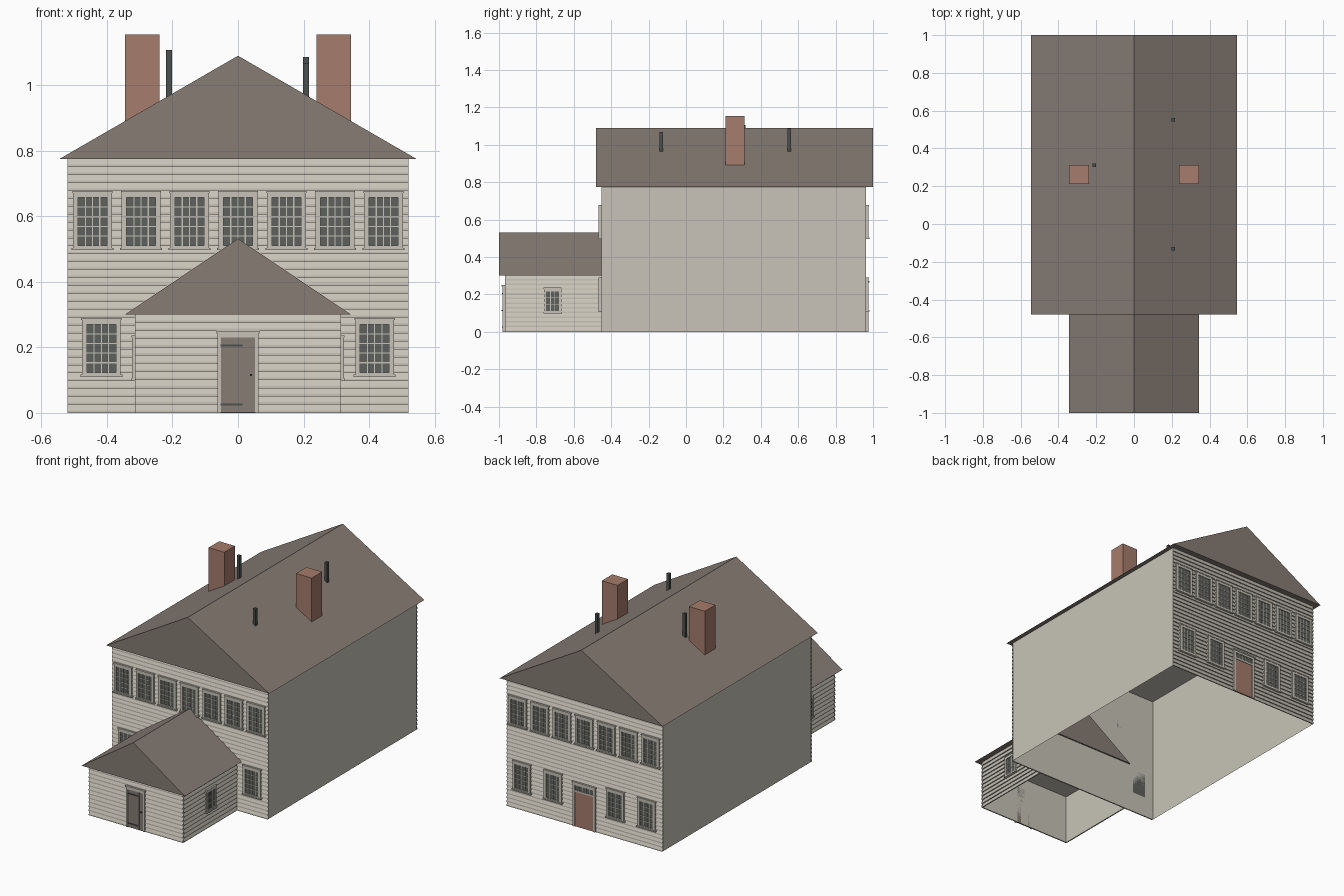
import bpy, bmesh
from math import pi
from mathutils import Matrix, Vector

cube = bpy.data.objects.get("Cube")
if cube:
    bpy.data.objects.remove(cube, do_unlink=True)


def material(name, rgb):
    m = bpy.data.materials.new(name)
    m.use_nodes = True
    m.diffuse_color = (*rgb, 1)
    bsdf = m.node_tree.nodes["Principled BSDF"]
    bsdf.inputs["Base Color"].default_value = (*rgb, 1)
    bsdf.inputs["Roughness"].default_value = 0.9
    return m


WALL = material("warm_white_wall", (0.58, 0.55, 0.48))
ROOF = material("brown_shingle", (0.24, 0.20, 0.175))
BRICK = material("red_brick", (0.38, 0.20, 0.15))
GLASS = material("dark_glass", (0.11, 0.12, 0.11))
IRON = material("dark_iron", (0.07, 0.08, 0.075))


def finish(bm, name, mats, loc=(0, 0, 0), turn=0):
    mesh = bpy.data.meshes.new(name)
    bm.to_mesh(mesh)
    bm.free()
    for m in mats:
        mesh.materials.append(m)
    return place(mesh, name, loc, turn)


def place(mesh, name, loc, turn=0):
    ob = bpy.data.objects.new(name, mesh)
    ob.location = loc
    ob.rotation_euler.z = turn
    bpy.context.collection.objects.link(ob)
    return ob


def box(bm, lo, hi, mat=0):
    lo, hi = Vector(lo), Vector(hi)
    size = Matrix.Diagonal((*(hi - lo), 1))
    made = bmesh.ops.create_cube(bm, size=1, matrix=Matrix.Translation((lo + hi) / 2) @ size)
    faces = {f for v in made["verts"] for f in v.link_faces}
    for f in faces:
        f.material_index = mat
    return faces


def shell(name, lo, hi):
    """Walls and ceiling, open underneath."""
    bm = bmesh.new()
    faces = box(bm, lo, hi)
    bm.normal_update()
    bmesh.ops.delete(bm, geom=[f for f in faces if f.normal.z < -0.5], context="FACES")
    finish(bm, name, [WALL])


def gable_roof(name, half, y0, y1, eave, ridge):
    bm = bmesh.new()
    tri = [bm.verts.new(p) for p in ((-half, y0, eave), (half, y0, eave), (0, y0, ridge))]
    end = bm.faces.new(tri)
    ext = bmesh.ops.extrude_face_region(bm, geom=[end], use_keep_orig=True)
    bmesh.ops.translate(bm, vec=(0, y1 - y0, 0),
                        verts=[v for v in ext["geom"] if isinstance(v, bmesh.types.BMVert)])
    bmesh.ops.recalc_face_normals(bm, faces=bm.faces)
    finish(bm, name, [ROOF])


def siding(name, width, height, loc, turn, depth=0.007, pitch=0.0245):
    """Overlapping boards, each leaning out towards its lower edge."""
    bm = bmesh.new()
    count = round(height / pitch)
    step = height / count
    rows = []
    for i in range(count):
        for y, z in ((0, i), (-depth, i), (-depth, i + 0.3), (0, i + 1)):
            rows.append([bm.verts.new((s * width / 2, y, z * step)) for s in (-1, 1)])
    for a, b in zip(rows, rows[1:]):
        bm.faces.new((a[0], a[1], b[1], b[0]))
    bmesh.ops.remove_doubles(bm, verts=bm.verts, dist=0.0001)
    finish(bm, name, [WALL], loc, turn)


def window_mesh(name, w, h, gw, gh, cols, rows, sill):
    """Frame, recessed glass, glazing bars and sill; origin at the sill centre."""
    bm = bmesh.new()
    g0 = 0.008
    box(bm, (-gw / 2, -0.0085, g0), (gw / 2, 0, g0 + gh), 1)
    for s in (-1, 1):
        box(bm, (min(s * gw, s * w) / 2, -0.014, 0), (max(s * gw, s * w) / 2, 0, h))
    box(bm, (-gw / 2, -0.014, g0 + gh), (gw / 2, 0, h))
    box(bm, (-gw / 2, -0.014, 0), (gw / 2, 0, g0))
    bar = 0.0017
    for i in range(1, cols):
        x = gw * (i / cols - 0.5)
        box(bm, (x - bar, -0.011, g0), (x + bar, 0, g0 + gh))
    for i in range(1, rows):
        z = g0 + gh * i / rows
        box(bm, (-gw / 2, -0.011, z - bar), (gw / 2, 0, z + bar))
    box(bm, (-w / 2 - sill, -0.018, -0.006), (w / 2 + sill, 0, 0.001))
    box(bm, (-w / 2 - sill / 2, -0.016, h - 0.004), (w / 2 + sill / 2, 0, h + 0.002))
    mesh = bpy.data.meshes.new(name)
    bm.to_mesh(mesh)
    bm.free()
    mesh.materials.append(WALL)
    mesh.materials.append(GLASS)
    return mesh


def door_frame(bm, inner, outer, top, head):
    for s in (-1, 1):
        box(bm, (min(s * inner, s * outer), -0.014, 0), (max(s * inner, s * outer), 0, head))
    box(bm, (-inner, -0.014, top), (inner, 0, head))
    box(bm, (-outer - 0.004, -0.018, head - 0.003), (outer + 0.004, 0, head + 0.005))


# Main house and porch
FRONT, BACK, PORCH = -0.453, 0.963, -0.968
shell("main_walls", (-0.52, FRONT, 0), (0.52, BACK, 0.773))
shell("porch_walls", (-0.309, PORCH, 0), (0.309, FRONT - 0.003, 0.298))
gable_roof("main_roof", 0.545, -0.48, 1.0, 0.775, 1.09)
gable_roof("porch_roof", 0.345, -1.0, -0.445, 0.30, 0.532)

# Clapboards
siding("front_siding", 1.04, 0.775, (0, FRONT, 0), 0)
siding("back_siding", 1.04, 0.775, (0, BACK, 0), pi)
siding("porch_front_siding", 0.63, 0.30, (0, PORCH, 0), 0)
mid = (PORCH + FRONT) / 2
for side, s in (("left", 1), ("right", -1)):
    siding("porch_siding_" + side, FRONT - PORCH, 0.30, (s * 0.309, mid, 0), s * pi / 2)

# Windows
sash = window_mesh("sash_window", 0.118, 0.172, 0.088, 0.146, 4, 5, 0.005)
small = window_mesh("small_window", 0.094, 0.13, 0.07, 0.104, 3, 3, 0.003)
for i in range(-3, 4):
    place(sash, "upper_front_window", (i * 0.148, FRONT, 0.503))
    place(sash, "upper_back_window", (i * 0.148, BACK, 0.503), pi)
for s in (-1, 1):
    place(sash, "lower_front_window", (s * 0.417, FRONT, 0.116))
    for x in (0.208, 0.417):
        place(sash, "lower_back_window", (s * x, BACK, 0.116), pi)
    place(small, "porch_window", (s * 0.309, -0.713, 0.104), s * pi / 2)

# Porch door: planks, strap hinges and knob
bm = bmesh.new()
door_frame(bm, 0.052, 0.062, 0.23, 0.245)
plank = 0.104 / 4
for i in range(4):
    x = -0.052 + i * plank
    box(bm, (x + 0.0006, -0.011, 0.002), (x + plank - 0.0006, 0, 0.23), 1)
box(bm, (-0.052, -0.008, 0), (0.052, 0, 0.23), 2)
for z in (0.025, 0.205):
    box(bm, (-0.054, -0.015, z - 0.003), (0.014, -0.009, z + 0.003), 2)
box(bm, (0.037, -0.018, 0.112), (0.043, -0.009, 0.118), 2)
finish(bm, "porch_door", [WALL, ROOF, IRON], (0, PORCH, 0))

# Back door with transom light
bm = bmesh.new()
door_frame(bm, 0.062, 0.076, 0.25, 0.266)
box(bm, (-0.062, -0.0095, 0), (0.062, 0, 0.21), 1)
box(bm, (-0.062, -0.013, 0.21), (0.062, 0, 0.22))
box(bm, (-0.062, -0.0085, 0.22), (0.062, 0, 0.25), 2)
for i in range(1, 5):
    x = 0.124 * (i / 5 - 0.5)
    box(bm, (x - 0.0017, -0.011, 0.22), (x + 0.0017, 0, 0.25))
finish(bm, "back_door", [WALL, BRICK, GLASS], (0, BACK, 0), pi)

# Chimneys and vent pipes
for side, s in (("left", 1), ("right", -1)):
    bm = bmesh.new()
    box(bm, (-0.0525, -0.05, 0.86), (0.0525, 0.05, 1.155))
    finish(bm, "chimney_" + side, [BRICK], (s * 0.292, 0.262, 0))
for x, y, top in ((-0.21, 0.31, 1.107), (0.207, -0.132, 1.068), (0.207, 0.552, 1.086)):
    bm = bmesh.new()
    box(bm, (-0.009, -0.009, 0.94), (0.009, 0.009, top))
    finish(bm, "vent_pipe", [IRON], (x, y, 0))
